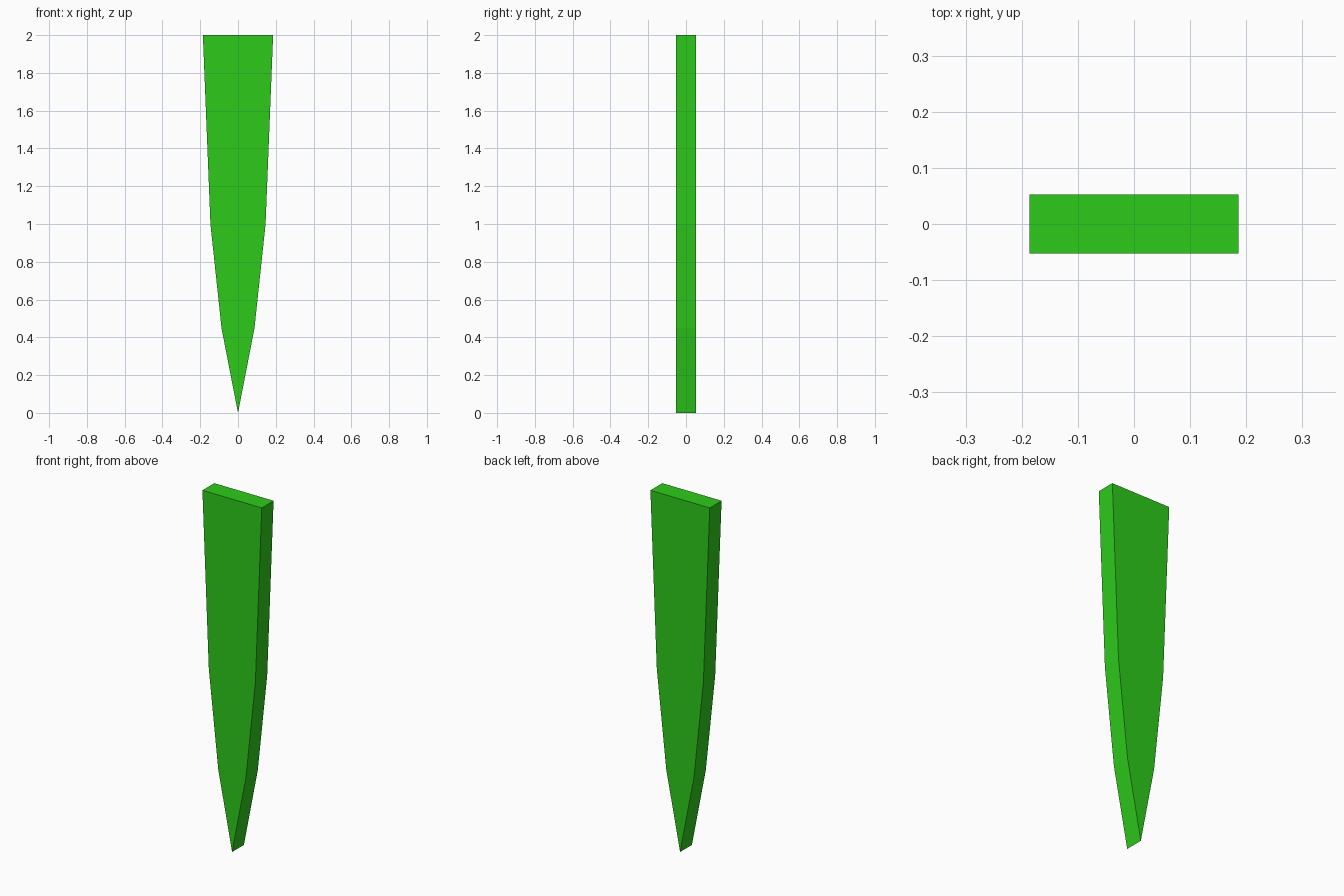
import bpy, bmesh

if "Cube" in bpy.data.objects:
    bpy.data.objects.remove(bpy.data.objects["Cube"])

HALF_DEPTH = 0.053
# Right-hand outline of the blade: (half width, height), above the tip
SIDE = [(0.087, 0.447), (0.146, 1.0), (0.186, 2.0)]
outline = [(0, 0)] + SIDE + [(-x, z) for x, z in reversed(SIDE)]

# Pointed stake: outline extruded front to back
bm = bmesh.new()
front = bm.faces.new([bm.verts.new((x, -HALF_DEPTH, z)) for x, z in outline])
ext = bmesh.ops.extrude_face_region(bm, geom=[front], use_keep_orig=True)
back = [v for v in ext["geom"] if isinstance(v, bmesh.types.BMVert)]
bmesh.ops.translate(bm, verts=back, vec=(0, 2 * HALF_DEPTH, 0))
bmesh.ops.recalc_face_normals(bm, faces=bm.faces)

mesh = bpy.data.meshes.new("pointed_blade")
bm.to_mesh(mesh)
bm.free()
blade = bpy.data.objects.new("pointed_blade", mesh)
bpy.context.collection.objects.link(blade)

# Bright green
green = bpy.data.materials.new("green")
green.diffuse_color = (0.027, 0.6, 0.011, 1)
green.use_nodes = True
green.node_tree.nodes["Principled BSDF"].inputs["Base Color"].default_value = green.diffuse_color
mesh.materials.append(green)
